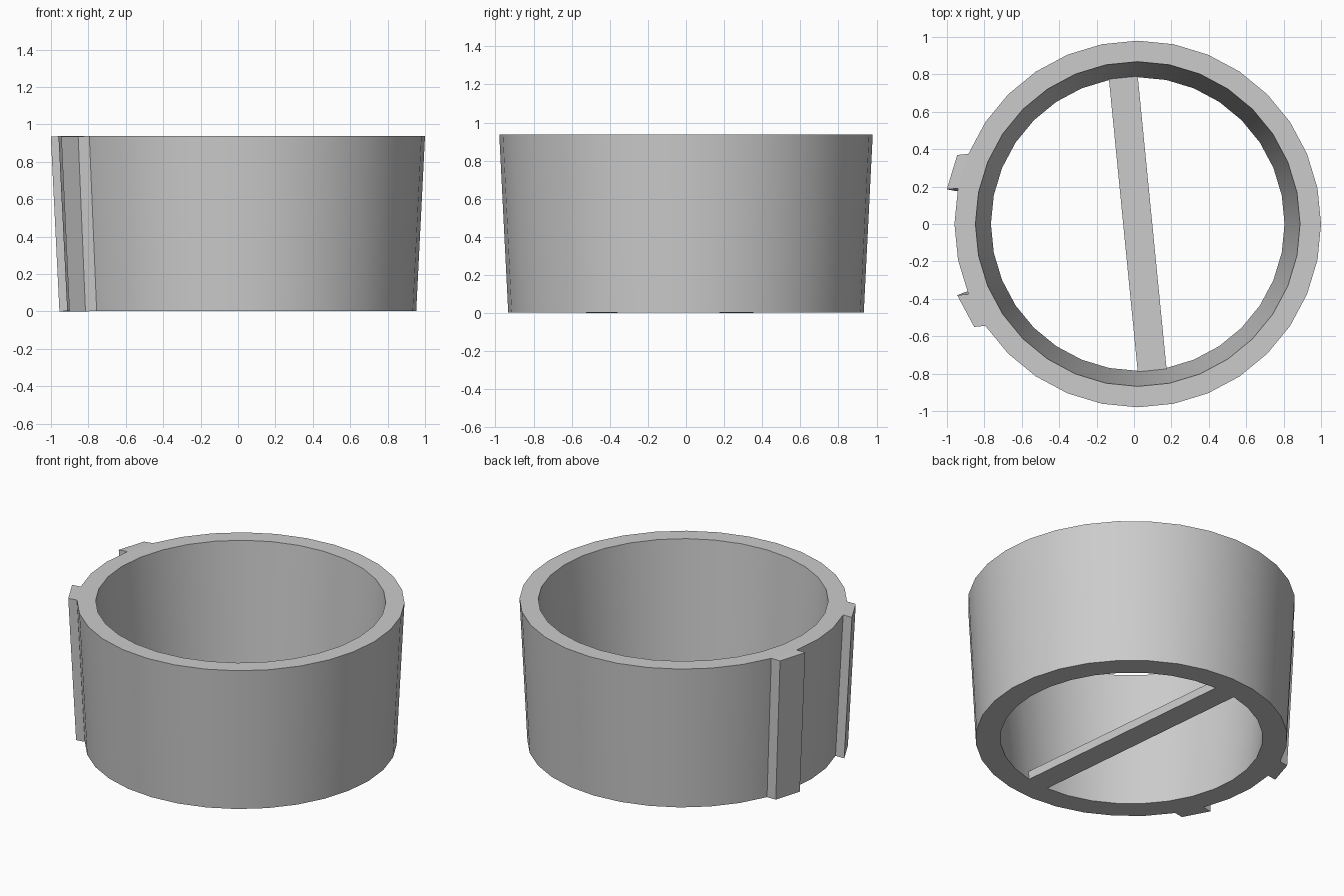
import bpy
import bmesh
from math import cos, sin, pi
from mathutils import Vector

cube = bpy.data.objects.get("Cube")
if cube:
    bpy.data.objects.remove(cube, do_unlink=True)

SIDES = 32
CENTRE_X = 0.02
BASE, TOP = 0.003, 0.938
OUT_LOW, OUT_TOP = 0.933, 0.98
IN_LOW, IN_TOP = 0.785, 0.868
BAR_HEIGHT = 0.055

grey = bpy.data.materials.new("light grey")
grey.use_nodes = True
colour = (0.6, 0.6, 0.6, 1)
grey.diffuse_color = colour
grey.node_tree.nodes["Principled BSDF"].inputs["Base Color"].default_value = colour


def corner(i, radius, z):
    """Point on the ring at corner number i."""
    a = 2 * pi * i / SIDES
    return Vector((CENTRE_X + radius * cos(a), radius * sin(a), z))


def finish(name, bm):
    """Turn a bmesh into a shaded, coloured object."""
    bmesh.ops.recalc_face_normals(bm, faces=bm.faces)
    mesh = bpy.data.meshes.new(name)
    bm.to_mesh(mesh)
    bm.free()
    mesh.materials.append(grey)
    obj = bpy.data.objects.new(name, mesh)
    bpy.context.collection.objects.link(obj)
    bpy.ops.object.select_all(action='DESELECT')
    obj.select_set(True)
    bpy.context.view_layer.objects.active = obj
    bpy.ops.object.shade_smooth_by_angle()
    return obj


def prism(name, start, end):
    """Solid joining two matching four-cornered outlines."""
    bm = bmesh.new()
    a = [bm.verts.new(p) for p in start]
    b = [bm.verts.new(p) for p in end]
    bm.faces.new(a)
    bm.faces.new(b)
    for i in range(4):
        j = (i + 1) % 4
        bm.faces.new((a[i], a[j], b[j], b[i]))
    return finish(name, bm)


def wall_panel(i, r_low, r_top, z_low, z_top):
    """Corners of one flat panel of a wall."""
    return [corner(i, r_low, z_low), corner(i + 1, r_low, z_low),
            corner(i + 1, r_top, z_top), corner(i, r_top, z_top)]


# Tapered ring: closed wall section swept around the centre
section = [(OUT_LOW, BASE), (OUT_TOP, TOP), (IN_TOP, TOP), (IN_LOW, BASE)]
bm = bmesh.new()
rows = [[bm.verts.new(corner(i, r, z)) for r, z in section] for i in range(SIDES)]
for i in range(SIDES):
    here, after = rows[i], rows[(i + 1) % SIDES]
    for k in range(4):
        m = (k + 1) % 4
        bm.faces.new((here[k], after[k], after[m], here[m]))
finish("tapered_ring", bm)

# Cross bar: spans two opposite panels of the inner wall
z_bar = BASE + BAR_HEIGHT
r_bar = IN_LOW + (IN_TOP - IN_LOW) * BAR_HEIGHT / (TOP - BASE)
back = wall_panel(SIDES // 4, IN_LOW, r_bar, BASE, z_bar)
front = wall_panel(SIDES * 3 // 4, IN_LOW, r_bar, BASE, z_bar)
front = [front[1], front[0], front[3], front[2]]
prism("cross_bar", back, front)

# Outer tabs: two wall panels pushed outward in a shared direction
lean = pi * (1 + 1 / SIDES)
push = Vector((0.06 * cos(lean), 0.06 * sin(lean), -BASE))
for name, i in (("back_tab", 14), ("front_tab", 18)):
    panel = wall_panel(i, OUT_LOW, OUT_TOP, BASE, TOP)
    prism(name, panel, [p + push for p in panel])
